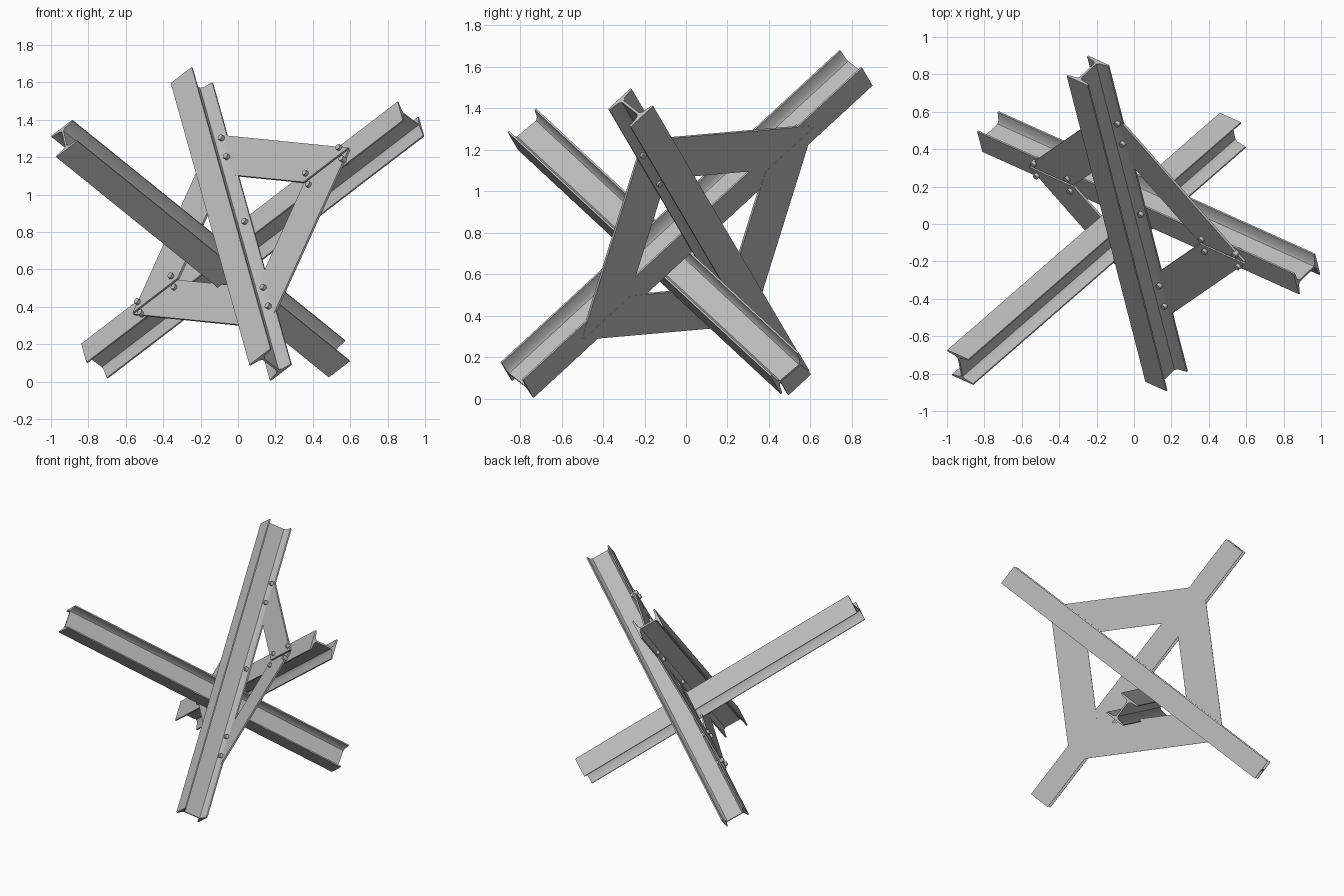
import bpy, bmesh, math
from mathutils import Vector, Matrix

cube = bpy.data.objects.get("Cube")
if cube:
    bpy.data.objects.remove(cube, do_unlink=True)

steel = bpy.data.materials.new("grey steel")
steel.use_nodes = True
steel.diffuse_color = (0.5, 0.5, 0.5, 1)
steel.node_tree.nodes["Principled BSDF"].inputs["Base Color"].default_value = (0.5, 0.5, 0.5, 1)

# Beam directions and section sizes
A = Vector((0.186, -0.723, -0.666)).normalized()
B = Vector((0.645, 0.561, -0.521)).normalized()
C = Vector((0.749, -0.337, 0.573)).normalized()
N = A.cross(C).normalized()          # normal of the plane holding two beams
if N.dot(B) < 0:
    N.negate()
LENGTH, WIDTH, DEPTH = 2.262, 0.15, 0.18
PLATE = 0.012


def frame(origin, u, v, w):
    m = Matrix((u, v, w)).transposed().to_4x4()
    m.translation = origin
    return m


def finish(name, bm, matrix, smooth=False):
    bm.transform(matrix)
    bmesh.ops.recalc_face_normals(bm, faces=bm.faces)
    mesh = bpy.data.meshes.new(name)
    bm.to_mesh(mesh)
    bm.free()
    mesh.materials.append(steel)
    ob = bpy.data.objects.new(name, mesh)
    bpy.context.collection.objects.link(ob)
    if smooth:
        shade(ob)
    return ob


def shade(ob):
    bpy.ops.object.select_all(action='DESELECT')
    ob.select_set(True)
    bpy.context.view_layer.objects.active = ob
    bpy.ops.object.shade_smooth_by_angle(angle=math.radians(35))


def prism(outline, z0, z1):
    """Extrude a flat outline from z0 to z1."""
    bm = bmesh.new()
    face = bm.faces.new([bm.verts.new((x, y, z0)) for x, y in outline])
    ext = bmesh.ops.extrude_face_region(bm, geom=[face])
    verts = [g for g in ext["geom"] if isinstance(g, bmesh.types.BMVert)]
    bmesh.ops.translate(bm, verts=verts, vec=(0, 0, z1 - z0))
    return bm


def cylinder(radius, length, center, matrix, name, segments):
    bm = bmesh.new()
    bmesh.ops.create_cone(bm, cap_ends=True, segments=segments,
                          radius1=radius, radius2=radius, depth=length)
    bmesh.ops.translate(bm, verts=bm.verts, vec=center)
    return finish(name, bm, matrix, smooth=True)


def beam(name, center, axis, flange_normal, holes=()):
    v = (flange_normal - axis * flange_normal.dot(axis)).normalized()
    u = v.cross(axis)
    # Rolled I section with tapered flanges
    q = [(WIDTH / 2, DEPTH / 2), (WIDTH / 2, DEPTH / 2 - 0.009),
         (0.02, DEPTH / 2 - 0.018), (0.006, DEPTH / 2 - 0.03)]
    outline = (q + [(x, -y) for x, y in reversed(q)]
               + [(-x, -y) for x, y in q] + [(-x, y) for x, y in reversed(q)])
    ob = finish(name, prism(outline, -LENGTH / 2, LENGTH / 2), frame(center, u, v, axis))
    # Round holes through the web
    for s in holes:
        cutter = cylinder(0.032, 0.1, (0, 0, 0),
                          frame(center + axis * s, v, axis, u), "hole_cutter", 24)
        cutter.hide_render = True
        mod = ob.modifiers.new("hole", 'BOOLEAN')
        mod.operation = 'DIFFERENCE'
        mod.solver = 'EXACT'
        mod.object = cutter
        bpy.context.view_layer.objects.active = ob
        bpy.ops.object.modifier_apply(modifier=mod.name)
        bpy.data.objects.remove(cutter, do_unlink=True)
    shade(ob)


# Three crossing beams
center_a = Vector((-0.036, 0.003, 0.843))
center_c = center_a + N * DEPTH + Vector((0, 0.002, 0))
beam("long_beam", center_a, A, N, holes=(0.92, 1.03))
beam("crossing_beam", center_c, C, N, holes=(0.905, 1.02))
beam("side_beam", Vector((-0.20, -0.133, 0.711)), B, A)

# Gusset plates between the two stacked beams
joint = frame(center_a + N * (DEPTH / 2), A, C, N)
OUTER, INNER, GAP = 0.77, 0.45, 0.006
for i in (-1, 1):
    for j in (-1, 1):
        outline = [(i * OUTER, j * GAP), (i * GAP, j * OUTER),
                   (i * GAP, j * INNER), (i * INNER, j * GAP)]
        finish("gusset_plate", prism(outline, -PLATE, 0.0008), joint)

# Bolts through the flanges and plates
for side in (-0.045, 0.045):
    for s in (-0.70, -0.55, -0.03, 0.50, 0.65):
        cylinder(0.016, 0.034, (s, side, -0.0165), joint, "bolt", 12)
    for t in (-0.72, -0.48, 0.48, 0.72):
        cylinder(0.016, 0.056, (side, t, -0.002), joint, "bolt", 12)
